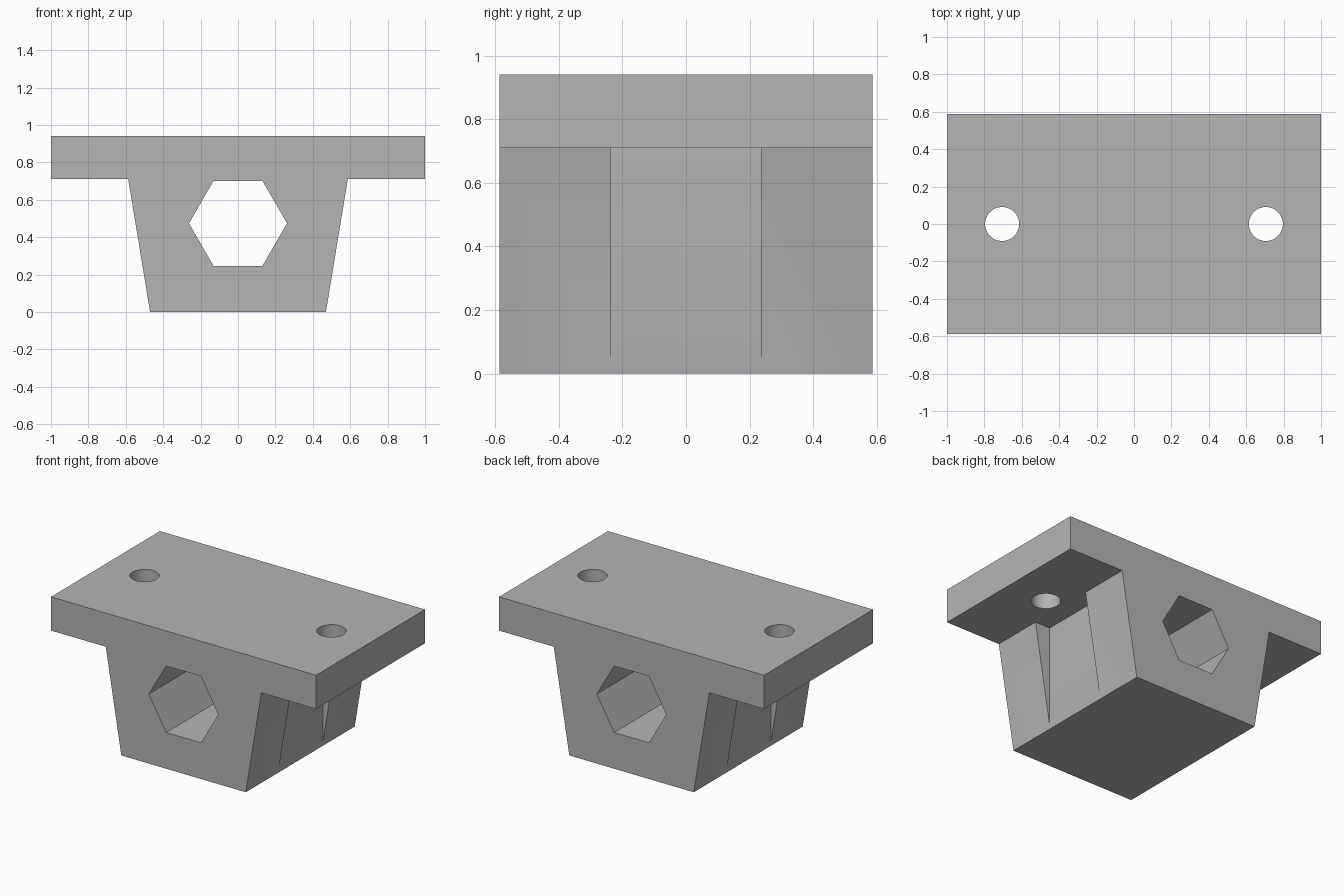
import bpy, bmesh, math
from mathutils import Matrix

cube = bpy.data.objects.get("Cube")
if cube:
    bpy.data.objects.remove(cube, do_unlink=True)

# Main sizes
HALF_DEPTH = 0.587
PLATE_BOTTOM, PLATE_TOP = 0.71, 0.94
HEX_RADIUS, HEX_Z = 0.262, 0.474
HOLE_X, HOLE_RADIUS = 0.705, 0.091
RECESS_X, RECESS_HALF = 0.474, 0.238

grey = bpy.data.materials.new("plain grey")
grey.use_nodes = True
colour = (0.46, 0.46, 0.46, 1)
grey.diffuse_color = colour
grey.node_tree.nodes["Principled BSDF"].inputs["Base Color"].default_value = colour


def prism(name, profile, half_depth):
    """Extrude an x-z profile symmetrically along y."""
    bm = bmesh.new()
    face = bm.faces.new([bm.verts.new((x, -half_depth, z)) for x, z in profile])
    moved = bmesh.ops.extrude_face_region(bm, geom=[face])["geom"]
    verts = [v for v in moved if isinstance(v, bmesh.types.BMVert)]
    bmesh.ops.translate(bm, verts=verts, vec=(0, 2 * half_depth, 0))
    bmesh.ops.recalc_face_normals(bm, faces=bm.faces)
    return finish(name, bm)


def cylinder(name, radius, x, z, height):
    bm = bmesh.new()
    bmesh.ops.create_cone(bm, cap_ends=True, segments=48, radius1=radius,
                          radius2=radius, depth=height,
                          matrix=Matrix.Translation((x, 0, z)))
    return finish(name, bm)


def finish(name, bm):
    mesh = bpy.data.meshes.new(name)
    bm.to_mesh(mesh)
    bm.free()
    mesh.materials.append(grey)
    obj = bpy.data.objects.new(name, mesh)
    bpy.context.collection.objects.link(obj)
    return obj


def cut(target, cutter):
    cutter.hide_render = True
    mod = target.modifiers.new(cutter.name, 'BOOLEAN')
    mod.operation = 'DIFFERENCE'
    mod.solver = 'EXACT'
    mod.object = cutter
    bpy.ops.object.modifier_apply(modifier=mod.name)
    bpy.data.objects.remove(cutter, do_unlink=True)


# Mounting plate with tapered block below, as one profile
right = [(0.47, 0), (0.587, PLATE_BOTTOM), (1, PLATE_BOTTOM), (1, PLATE_TOP)]
left = [(-x, z) for x, z in reversed(right)]
bracket = prism("mounting_bracket", right + left, HALF_DEPTH)
bpy.context.view_layer.objects.active = bracket
bracket.select_set(True)

# Hexagonal through hole
hexagon = [(HEX_RADIUS * math.cos(math.radians(a)),
            HEX_Z + HEX_RADIUS * math.sin(math.radians(a))) for a in range(0, 360, 60)]
cut(bracket, prism("hex_cutter", hexagon, 1))

for side in (-1, 1):
    # Vertical recess in each sloping flank, giving access to the screw hole
    recess = [(side * x, z) for x, z in ((RECESS_X, -0.1), (0.9, -0.1),
                                         (0.9, PLATE_BOTTOM), (RECESS_X, PLATE_BOTTOM))]
    cut(bracket, prism("recess_cutter", recess, RECESS_HALF))
    # Screw hole through the plate
    cut(bracket, cylinder("screw_hole_cutter", HOLE_RADIUS, side * HOLE_X, 0.8, 0.6))

bpy.ops.object.shade_smooth_by_angle(angle=math.radians(20))
